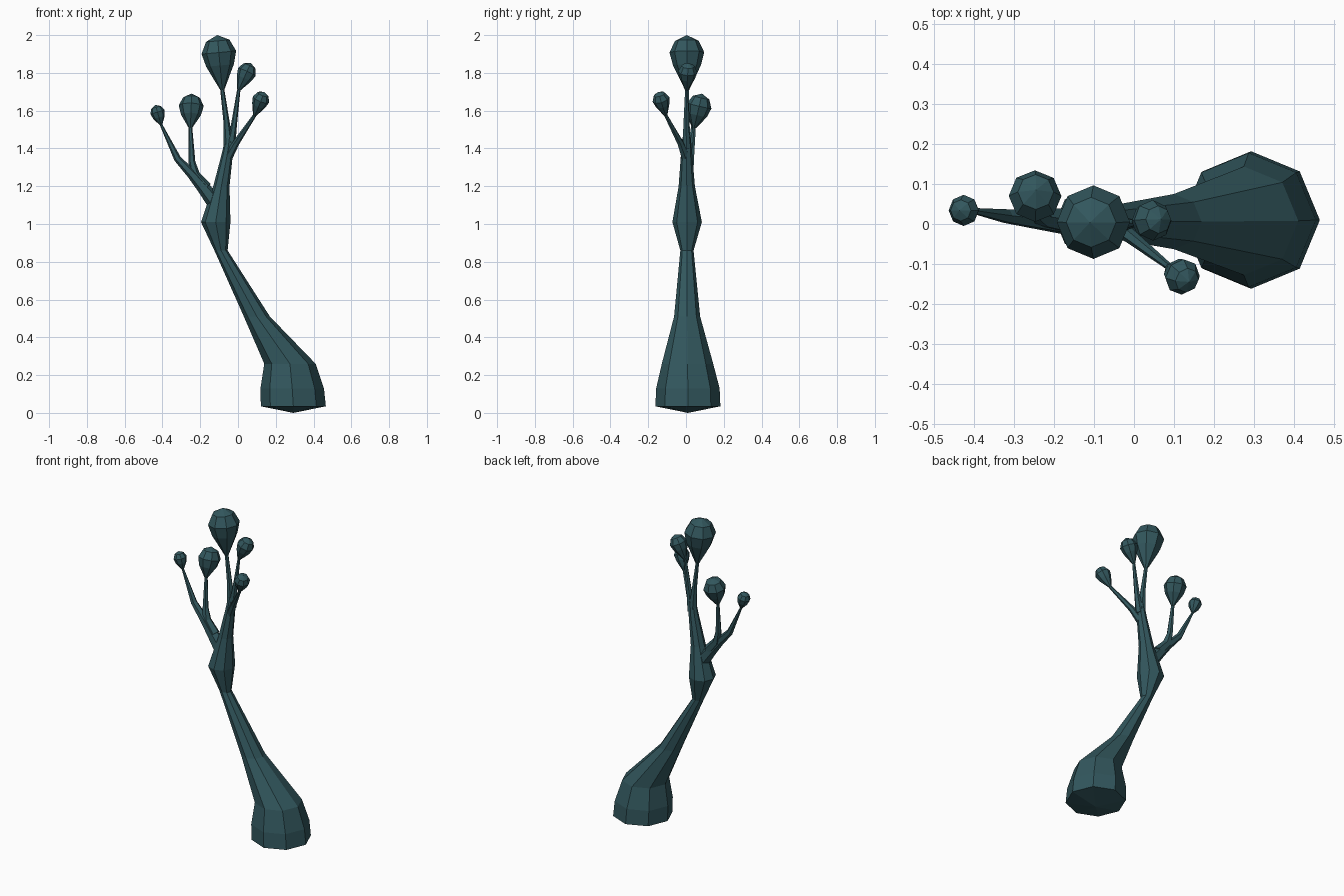
import bpy, bmesh, math
from mathutils import Vector

if "Cube" in bpy.data.objects:
    bpy.data.objects.remove(bpy.data.objects["Cube"])

mat = bpy.data.materials.new("dark_teal")
mat.diffuse_color = (0.032, 0.095, 0.11, 1)
mat.use_nodes = True
mat.node_tree.nodes["Principled BSDF"].inputs["Base Color"].default_value = mat.diffuse_color


def loft(name, stations, level=False, sides=8, tip=None, base=None):
    """Flat-faced tube through (x, y, z, radius) stations, ends capped or pointed."""
    bm = bmesh.new()
    pts = [Vector(s[:3]) for s in stations]
    rings = []
    for i, s in enumerate(stations):
        axis = pts[min(i + 1, len(pts) - 1)] - pts[max(i - 1, 0)]
        turn = Vector((0, 0, 1)).rotation_difference(axis)
        ring = []
        for k in range(sides):
            a = 2 * math.pi * k / sides
            off = Vector((math.cos(a), math.sin(a), 0)) * s[3]
            ring.append(bm.verts.new(pts[i] + (off if level else turn @ off)))
        rings.append(ring)
    for a, b in zip(rings, rings[1:]):
        for k in range(sides):
            n = (k + 1) % sides
            bm.faces.new((a[k], a[n], b[n], b[k]))
    for ring, point in ((rings[0], base), (rings[-1], tip)):
        if point is None:
            bm.faces.new(ring)
        else:
            v = bm.verts.new(point)
            for k in range(sides):
                bm.faces.new((ring[k], ring[(k + 1) % sides], v))
    bmesh.ops.recalc_face_normals(bm, faces=bm.faces)
    mesh = bpy.data.meshes.new(name)
    bm.to_mesh(mesh)
    bm.free()
    mesh.materials.append(mat)
    obj = bpy.data.objects.new(name, mesh)
    bpy.context.collection.objects.link(obj)
    return obj


def bulb(name, stem_end, top, radius, stem_radius):
    """Pear-shaped bud from the stem end to its crown."""
    a, b = Vector(stem_end), Vector(top)
    profile = [(0, stem_radius), (1 - 1.75 * radius / (b - a).length, radius * 0.80),
               (1 - 1.0 * radius / (b - a).length, radius),
               (1 - 0.33 * radius / (b - a).length, radius * 0.68)]
    loft(name, [(*a.lerp(b, max(t, 0)), r) for t, r in profile], tip=b)


# Leaning trunk with swollen foot and knot
loft("trunk", [
    (0.293, 0.01, 0.035, 0.172), (0.287, 0.01, 0.13, 0.168),
    (0.275, 0.008, 0.26, 0.136), (0.10, 0.006, 0.51, 0.069),
    (-0.09, 0.005, 0.86, 0.035), (-0.118, 0.006, 1.01, 0.078),
    (-0.088, 0.004, 1.20, 0.043), (-0.055, 0.003, 1.38, 0.029),
    (-0.045, 0.003, 1.46, 0.022)], level=True, base=(0.293, 0.01, 0.0))

# Branches: name, stations, bud crown, bud radius
branches = [
    ("top", [(-0.05, 0.003, 1.42, 0.026), (-0.062, 0.004, 1.55, 0.016),
             (-0.083, 0.006, 1.71, 0.011)], (-0.11, 0.004, 2.0), 0.092),
    ("upper_right", [(-0.04, 0.003, 1.40, 0.025), (-0.022, 0.0, 1.52, 0.016),
                     (0.004, 0.003, 1.71, 0.009)], (0.068, 0.012, 1.852), 0.051),
    ("lower_right", [(-0.06, 0.003, 1.34, 0.025), (-0.01, -0.03, 1.43, 0.018),
                     (0.088, -0.107, 1.575, 0.009)], (0.138, -0.145, 1.70), 0.046),
    ("outer_left", [(-0.11, 0.005, 1.10, 0.045), (-0.19, 0.008, 1.20, 0.033),
                    (-0.245, 0.012, 1.265, 0.026), (-0.32, 0.02, 1.345, 0.019),
                    (-0.407, 0.034, 1.525, 0.007)], (-0.437, 0.034, 1.63), 0.039),
    ("inner_left", [(-0.17, 0.008, 1.19, 0.034), (-0.228, 0.016, 1.26, 0.027),
                    (-0.244, 0.026, 1.33, 0.018),
                    (-0.252, 0.043, 1.51, 0.010)], (-0.245, 0.085, 1.69), 0.066),
]
for name, stations, crown, radius in branches:
    loft(name + "_branch", stations, sides=6)
    bulb(name + "_bud", stations[-1][:3], crown, radius, stations[-1][3])
